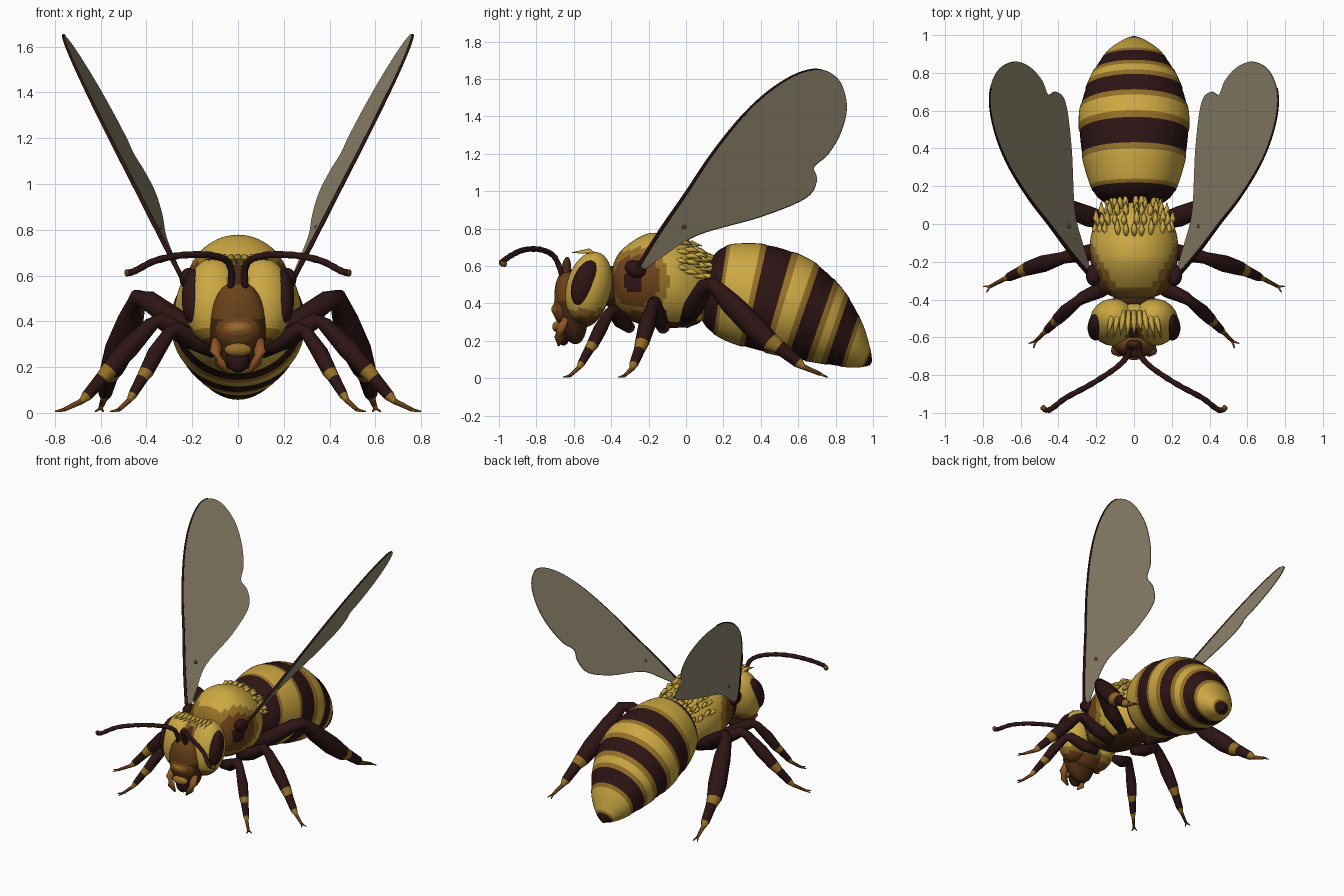
import bpy, bmesh, math, random
from math import sin, cos, pi
from mathutils import Vector, Matrix

random.seed(4)
if "Cube" in bpy.data.objects:
    bpy.data.objects.remove(bpy.data.objects["Cube"])

COLOURS = {
    "golden_yellow": (0.60, 0.39, 0.055),
    "ochre": (0.30, 0.16, 0.02),
    "warm_brown": (0.15, 0.055, 0.010),
    "face_brown": (0.065, 0.022, 0.006),
    "dark_maroon": (0.026, 0.007, 0.007),
    "burnt_orange": (0.27, 0.09, 0.018),
    "smoky_wing": (0.32, 0.275, 0.175),
}
MATS = []
for label, rgb in COLOURS.items():
    m = bpy.data.materials.new(label)
    m.use_nodes = True
    m.diffuse_color = (*rgb, 1)
    bsdf = m.node_tree.nodes["Principled BSDF"]
    bsdf.inputs["Base Color"].default_value = (*rgb, 1)
    bsdf.inputs["Roughness"].default_value = 0.8
    MATS.append(m)
YELLOW, OCHRE, BROWN, FACE, DARK, ORANGE, WING = range(len(MATS))
SIDES = (("left", 1), ("right", -1))


def finish(name, bm, smooth=True):
    bmesh.ops.recalc_face_normals(bm, faces=bm.faces)
    mesh = bpy.data.meshes.new(name)
    for f in bm.faces:
        f.smooth = smooth
    bm.to_mesh(mesh)
    bm.free()
    for m in MATS:
        mesh.materials.append(m)
    ob = bpy.data.objects.new(name, mesh)
    bpy.context.collection.objects.link(ob)
    return ob


def spline(pts, steps, closed=False):
    """Catmull-Rom through tuples of any length; returns (t, values)."""
    n, out = len(pts), []
    pick = (lambda i: pts[i % n]) if closed else (lambda i: pts[max(0, min(n - 1, i))])
    for i in range(n if closed else n - 1):
        for s in range(steps):
            u = s / steps
            a, b, c, d = (pick(i + k) for k in (-1, 0, 1, 2))
            out.append((i + u, [0.5 * (2 * q + (r - p) * u + (2 * p - 5 * q + 4 * r - w) * u * u
                       + (3 * q - p - 3 * r + w) * u ** 3) for p, q, r, w in zip(a, b, c, d)]))
    if not closed:
        out.append((n - 1, list(pts[-1])))
    return out


def skin(bm, rings, mat):
    """Bridge rings of points; mat(ring index, face centre) picks the colour."""
    vs = [[bm.verts.new(p) for p in ring] for ring in rings]
    n = len(vs[0])
    for i in range(len(vs) - 1):
        for j in range(n):
            k = (j + 1) % n
            f = bm.faces.new((vs[i][j], vs[i][k], vs[i + 1][k], vs[i + 1][j]))
            f.material_index = mat(i, f.calc_center_median())
    for i, ring in ((0, vs[0]), (len(vs) - 2, vs[-1])):
        f = bm.faces.new(ring)
        f.material_index = mat(i, f.calc_center_median())


def body(name, stations, steps, sides, mat, swell=lambda t: 1):
    """Loft stations (top y, top z, bottom y, bottom z, half width)."""
    rings, ts = [], []
    for t, (yt, zt, yb, zb, w) in spline(stations, steps):
        c, v = Vector((0, (yt + yb) / 2, (zt + zb) / 2)), Vector((0, (yt - yb) / 2, (zt - zb) / 2))
        k = swell(t)
        rings.append([c + k * (v * cos(a) + Vector((w * sin(a), 0, 0)))
                      for a in (2 * pi * j / sides for j in range(sides))])
        ts.append(t)
    bm = bmesh.new()
    skin(bm, rings, lambda i, c: mat((ts[i] + ts[i + 1]) / 2, c))
    return finish(name, bm)


def tube(bm, pts, sx=1, mats=DARK, sides=10):
    """Tapered tube through (x, y, z, radius); mats is one colour or one per span."""
    ps = [Vector((p[0] * sx, p[1], p[2])) for p in pts]
    rings = []
    for i, p in enumerate(ps):
        d = ps[min(i + 1, len(ps) - 1)] - ps[max(i - 1, 0)]
        q = Vector((0, 0, 1)).rotation_difference(d)
        rings.append([p + q @ Vector((cos(a), sin(a), 0)) * pts[i][3]
                      for a in (2 * pi * j / sides for j in range(sides))])
    skin(bm, rings, lambda i, c: mats if isinstance(mats, int) else mats[i])


def ball(name, loc, radii, mat, tilt=0, yaw=0, seg=32):
    bm = bmesh.new()
    mx = (Matrix.Translation(loc) @ Matrix.Rotation(yaw, 4, 'Z') @ Matrix.Rotation(tilt, 4, 'X')
          @ Matrix.Diagonal((*radii, 1)))
    bmesh.ops.create_uvsphere(bm, u_segments=seg, v_segments=seg // 2, radius=1, matrix=mx)
    for f in bm.faces:
        f.material_index = mat if isinstance(mat, int) else mat(f.calc_center_median())
    return finish(name, bm)


# Banded abdomen
BANDS = ((0.4, 1.3), (2.65, 3.35), (4.05, 4.55), (5.2, 5.75), (7.2, 9))


def band_colour(t, c):
    gap = min(max(a - t, t - b) for a, b in BANDS)
    return DARK if gap < 0 else OCHRE if gap < 0.17 else YELLOW


body("abdomen", [
    (.08, .56, .08, .32, .10), (.18, .69, .12, .26, .20), (.31, .72, .22, .20, .25),
    (.50, .70, .36, .155, .285), (.70, .61, .53, .115, .285), (.85, .46, .72, .08, .225),
    (.94, .30, .86, .06, .15), (.985, .16, .94, .06, .07), (.995, .09, .985, .07, .012)],
    12, 48, band_colour, lambda t: 1.01 - 0.02 * (band_colour(t, None) == DARK))


# Thorax, darker round the wing roots and beneath
def thorax_colour(t, c):
    d = (Vector((abs(c.x), c.y, c.z)) - Vector((.22, -.29, .52))).length
    if d < 0.06:
        return DARK
    if c.z < 0.31:
        return FACE
    if d < 0.15 or c.z < 0.36 and c.y < -0.1:
        return BROWN
    return OCHRE if d < 0.2 or c.y < -0.33 else YELLOW


THORAX = [(-.40, .57, -.39, .42, .08), (-.35, .68, -.34, .33, .18), (-.2, .775, -.2, .28, .23),
          (-.05, .75, -.05, .27, .225), (.06, .68, .06, .29, .165), (.13, .58, .12, .35, .09)]
body("thorax", THORAX, 8, 48, thorax_colour)
ball("neck", (0, -.40, .49), (.11, .07, .11), FACE)

# Hair tufts combed backwards over the thorax and forwards over the crown
bm = bmesh.new()
for y in (-.06, -.01, .04, .08):
    half = .20 - max(0, y) * .9
    top = .745 - max(0, y + .05) * .75
    for k in range(-5, 6):
        a = k * 0.24 + random.uniform(-.08, .08)
        p = Vector((half * sin(a), y, .5 + (top - .5) * cos(a)))
        out = Vector((sin(a), 0, cos(a)))
        tip = p + Vector((0, random.uniform(.07, .1), -.025)) + out * .018
        mid = p.lerp(tip, .45) + out * .012
        tube(bm, [(*p, .012), (*mid, .016), (*tip, .002)], 1, YELLOW, 6)
finish("thorax_tufts", bm)
bm = bmesh.new()
for k in range(-4, 5):
    x = k * .028
    tube(bm, [(x, -.46, .645, .012), (x * 1.1, -.52, .68, .015),
              (x * 1.3, -.59 + random.uniform(-.02, .02), .672, .002)], 1, YELLOW, 6)
finish("crown_tufts", bm)


# Head lobes, eyes and face
def head_colour(c):
    if c.z < 0.33:
        return BROWN
    if abs(c.x) < 0.025 and c.y < -0.55:
        return FACE
    return OCHRE if c.z < 0.37 or abs(c.x) < 0.045 and c.y < -0.5 else YELLOW


ball("head_core", (0, -.52, .46), (.16, .11, .19), head_colour, -.2)
for side, sx in SIDES:
    ball(side + "_head_lobe", (sx * .105, -.52, .485), (.13, .12, .195), head_colour, -.25, 0, 40)
    ball(side + "_eye", (sx * .195, -.54, .51), (.05, .068, .125), DARK, -.35, sx * .15)

ball("muzzle", (0, -.615, .38), (.125, .085, .20), lambda c: BROWN if c.z > .42 else FACE, .15)
ball("brow_ridge", (0, -.645, .54), (.045, .03, .11), FACE, -.1)
ball("face_plate", (0, -.655, .365), (.10, .055, .085), BROWN, .1)
ball("face_spot", (0, -.69, .365), (.068, .026, .042), ORANGE, .1)
ball("face_spot_centre", (0, -.70, .368), (.045, .02, .026), OCHRE, .1)
ball("upper_lip", (0, -.685, .275), (.06, .03, .03), OCHRE)
ball("tongue", (0, -.655, .235), (.05, .035, .06), DARK)
for side, sx in SIDES:
    bm = bmesh.new()
    tube(bm, [(.095, -.64, .32, .02), (.095, -.67, .27, .028), (.08, -.68, .22, .024),
              (.045, -.68, .175, .006)], sx, ORANGE)
    finish(side + "_jaw", bm)

    # Elbowed antennae
    bm = bmesh.new()
    path = [(.03, -.66, .54), (.035, -.70, .645), (.10, -.765, .685), (.23, -.85, .69),
            (.36, -.92, .665), (.45, -.985, .62), (.49, -.965, .61)]
    pts = [(*v, .014 + .002 * (i % 2)) for i, (t, v) in enumerate(spline(path, 5))]
    pts[-1] = (*pts[-1][:3], .005)
    tube(bm, pts, sx, [DARK] * 27 + [BROWN] * 3)
    finish(side + "_antenna", bm)

# Legs: points with radius, and the colour of the span that follows
LEGS = {
    "front": [(.08, -.30, .27, .03, DARK), (.18, -.35, .31, .042, DARK), (.27, -.39, .365, .034, DARK),
              (.30, -.41, .35, .028, DARK), (.36, -.46, .26, .036, DARK), (.40, -.50, .18, .032, OCHRE),
              (.42, -.52, .15, .026, DARK), (.46, -.56, .08, .02, OCHRE), (.475, -.575, .055, .012, BROWN),
              (.52, -.62, .014, .009, BROWN)],
    "middle": [(.10, -.12, .27, .035, DARK), (.22, -.15, .33, .046, DARK), (.34, -.17, .405, .036, DARK),
               (.38, -.18, .385, .032, DARK), (.48, -.21, .28, .045, DARK), (.56, -.235, .19, .038, OCHRE),
               (.595, -.25, .15, .03, DARK), (.66, -.28, .075, .024, OCHRE), (.685, -.29, .05, .013, BROWN),
               (.76, -.33, .014, .009, BROWN)],
    "hind": [(.10, 0, .30, .035, DARK), (.24, .04, .38, .055, DARK), (.39, .10, .49, .045, DARK),
             (.435, .14, .505, .038, DARK), (.47, .24, .40, .058, DARK), (.52, .37, .27, .064, DARK),
             (.55, .45, .195, .052, OCHRE), (.56, .50, .165, .038, DARK), (.58, .60, .085, .03, OCHRE),
             (.585, .63, .06, .015, BROWN), (.60, .72, .022, .01, BROWN)],
}
for leg, pts in LEGS.items():
    for side, sx in SIDES:
        bm = bmesh.new()
        tube(bm, [p[:4] for p in pts], sx, [p[4] for p in pts], 14)
        # Forked claw
        end = Vector(pts[-1][:3])
        d = (end - Vector(pts[-2][:3])) * Vector((1, 1, 0))
        d.normalize()
        for s in (-1, 1):
            tip = end + d * .035 + Vector((-d.y, d.x, 0)) * s * .018
            tube(bm, [(*end, .008), (*tip.xy, .006, .003)], sx, ORANGE, 6)
        finish(f"{side}_{leg}_leg", bm)

# Wings: flat outline in a tilted plane, given as (y, z)
OUTLINE = [(-.27, .57), (-.15, .77), (0, .99), (.14, 1.2), (.3, 1.4), (.45, 1.54), (.6, 1.63),
           (.72, 1.65), (.82, 1.59), (.86, 1.46), (.83, 1.32), (.76, 1.2), (.685, 1.13),
           (.70, 1.06), (.64, .965), (.4, .865), (.07, .77), (-.11, .66), (-.24, .57)]


def on_wing(y, z, sx):
    return Vector((sx * (-.136 + .593 * z - .118 * y), y, z))


for side, sx in SIDES:
    bm = bmesh.new()
    edge = [on_wing(*v, sx) for t, v in spline(OUTLINE, 6, True)]
    sheet = bm.faces.new([bm.verts.new(p) for p in edge])
    sheet.normal_update()
    shift = sheet.normal * .006
    ext = bmesh.ops.extrude_face_region(bm, geom=[sheet], use_keep_orig=True)
    bmesh.ops.translate(bm, vec=shift, verts=[g for g in ext["geom"] if isinstance(g, bmesh.types.BMVert)])
    for f in bm.faces:
        f.material_index = WING
    finish(side + "_wing", bm, False)
    bm = bmesh.new()
    tube(bm, [(*p, .011 - .00018 * i) for i, p in enumerate(edge[:43])], 1, DARK, 8)
    finish(side + "_wing_vein", bm)
    ball(side + "_wing_spot", on_wing(-.01, .81, sx), (.012, .012, .012), BROWN, seg=12)
    ball(side + "_wing_root", (sx * .215, -.27, .585), (.04, .06, .045), DARK, -.4)
